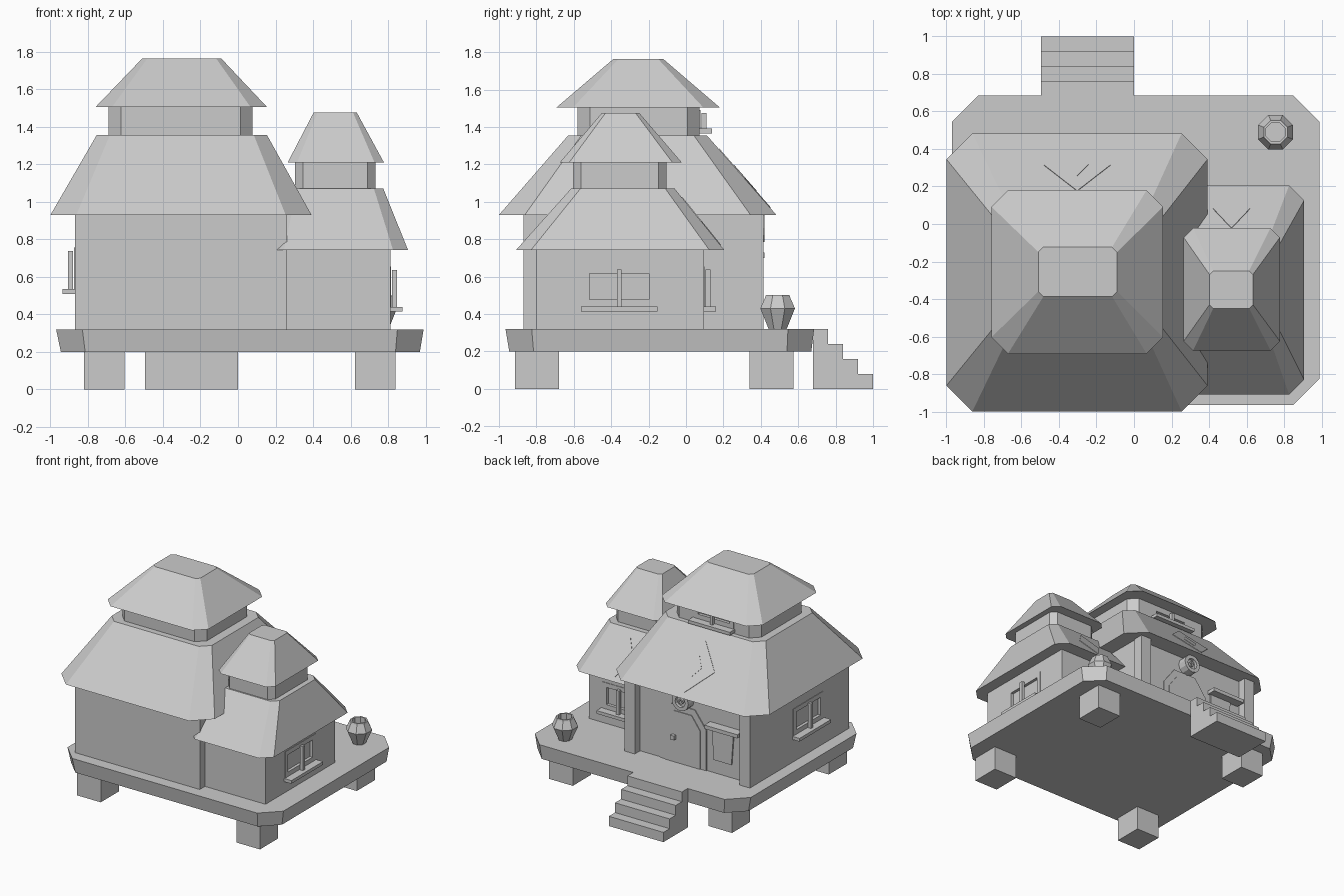
import bpy, bmesh, math
from mathutils import Matrix, Vector

cube = bpy.data.objects.get("Cube")
if cube:
    bpy.data.objects.remove(cube, do_unlink=True)

grey = bpy.data.materials.new("plain_grey")
grey.use_nodes = True
COLOUR = (0.6, 0.6, 0.6, 1)
grey.diffuse_color = COLOUR
grey.node_tree.nodes["Principled BSDF"].inputs["Base Color"].default_value = COLOUR


def finish(name, bm, matrix=None):
    bmesh.ops.recalc_face_normals(bm, faces=bm.faces)
    mesh = bpy.data.meshes.new(name)
    bm.to_mesh(mesh)
    bm.free()
    mesh.materials.append(grey)
    ob = bpy.data.objects.new(name, mesh)
    if matrix:
        ob.matrix_world = matrix
    bpy.context.collection.objects.link(ob)
    return ob


def loft(name, rings, cap_end=True):
    """Skin a stack of equal point rings."""
    bm = bmesh.new()
    loops = [[bm.verts.new(p) for p in ring] for ring in rings]
    n = len(loops[0])
    for a, b in zip(loops, loops[1:]):
        for i in range(n):
            j = (i + 1) % n
            bm.faces.new((a[i], a[j], b[j], b[i]))
    bm.faces.new(loops[0])
    if cap_end:
        bm.faces.new(loops[-1])
    return finish(name, bm)


def extrude(name, pts, vec):
    pts = [Vector(p) for p in pts]
    return loft(name, [pts, [p + Vector(vec) for p in pts]])


def box(name, x, y, z, matrix=None):
    bm = bmesh.new()
    bmesh.ops.create_cube(bm, size=1)
    for v in bm.verts:
        v.co = Vector([(r[0] + r[1]) / 2 + c * (r[1] - r[0]) for r, c in zip((x, y, z), v.co)])
    return finish(name, bm, matrix)


def octagon(x, y, c, z):
    """Rectangle with its corners cut off by c."""
    (a, b), (d, e) = x, y
    return [(a + c, d, z), (b - c, d, z), (b, d + c, z), (b, e - c, z),
            (b - c, e, z), (a + c, e, z), (a, e - c, z), (a, d + c, z)]


def window(name, at, turn, width, height, wall):
    """Recessed opening with a frame, a centre post and a sill; local +y points out of the wall."""
    m = Matrix.Translation(at) @ Matrix.Rotation(math.radians(turn), 4, 'Z')
    w, bar = width / 2, 0.037
    cutter = box(name + "_cutter", (bar - w, w - bar), (-0.02, 0.05), (bar, height - bar), m)
    cutter.hide_render = True
    cutter.display_type = 'WIRE'
    cut = wall.modifiers.new(name, 'BOOLEAN')
    cut.operation, cut.object, cut.solver = 'DIFFERENCE', cutter, 'EXACT'
    for side, x in (("left", (-w, bar - w)), ("right", (w - bar, w))):
        box(f"{name}_frame_{side}", x, (-0.01, 0.004), (0, height), m)
    for side, z in (("bottom", 0), ("top", height - bar)):
        box(f"{name}_frame_{side}", (bar - w, w - bar), (-0.01, 0.004), (z, z + bar), m)
    box(name + "_post", (-0.013, 0.013), (0.01, 0.036), (0, height - 0.018), m)
    box(name + "_sill", (-w - 0.01, w + 0.01), (-0.01, 0.066), (-0.026, 0), m)


# Platform, legs and steps
loft("platform", [octagon((-0.945, 0.97), (-0.945, 0.67), 0.13, 0.2),
                  octagon((-0.97, 0.99), (-0.965, 0.685), 0.14, 0.32)])
for side, x in (("right", (-0.82, -0.605)), ("left", (0.625, 0.84))):
    for end, y in (("front", (-0.915, -0.68)), ("back", (0.34, 0.575))):
        box(f"{end}_{side}_leg", x, y, (0, 0.21))
profile = [(0.68, 0)]
for i in range(4):
    profile += [(1 - 0.08 * i, 0.08 * i), (1 - 0.08 * i, 0.08 * (i + 1))]
profile.append((0.68, 0.32))
extrude("steps", [(-0.495, y, z) for y, z in profile], (0.495, 0, 0))

# Walls
main_wall = box("main_wall", (-0.87, 0.262), (-0.87, 0.344), (0.32, 0.95))
side_wall = box("side_wall", (0.2, 0.812), (-0.803, 0.095), (0.32, 0.76))
for side, x in (("right", (-0.87, -0.775)), ("left", (0.175, 0.27))):
    box(f"door_pillar_{side}", x, (0.33, 0.414), (0.32, 0.95))

# Two-tier roofs with a neck between the tiers
loft("main_lower_roof", [octagon((-1, 0.392), (-1, 0.483), 0.138, 0.93),
                         octagon((-0.754, 0.155), (-0.63, 0.112), 0.07, 1.355)])
main_neck = loft("main_neck", [octagon((-0.69, 0.078), (-0.58, 0.073), 0.066, z) for z in (1.34, 1.52)])
loft("main_upper_roof", [octagon((-0.76, 0.155), (-0.692, 0.18), 0.088, 1.505),
                         octagon((-0.51, -0.09), (-0.387, -0.123), 0.027, 1.765)])
loft("side_lower_roof", [octagon((0.165, 0.907), (-0.909, 0.205), 0.08, 0.742),
                         octagon((0.265, 0.775), (-0.615, -0.06), 0.05, 1.07)])
loft("side_neck", [octagon((0.305, 0.732), (-0.603, -0.104), 0.042, z) for z in (1.05, 1.22)])
loft("side_upper_roof", [octagon((0.265, 0.778), (-0.675, -0.022), 0.05, 1.21),
                         octagon((0.403, 0.634), (-0.45, -0.25), 0.02, 1.475)])


def diamond(name, x, y, rx, ry, eave, ridge, lift):
    """Thin plate lying on the back slope between eave (y, z) and ridge (y, z)."""
    slope = (ridge[1] - eave[1]) / (ridge[0] - eave[0])
    out = Vector((0, -slope, 1)).normalized() * lift
    pts = [(x + dx, y + dy, eave[1] + (y + dy - eave[0]) * slope)
           for dx, dy in ((-rx, 0), (0, -ry), (rx, 0), (0, ry))]
    extrude(name, pts, out)


diamond("main_roof_diamond", -0.303, 0.313, 0.178, 0.138, (0.483, 0.93), (0.112, 1.355), 0.004)
diamond("main_roof_small_diamond", -0.303, 0.313, 0.06, 0.06, (0.483, 0.93), (0.112, 1.355), 0.006)
diamond("side_roof_diamond", 0.52, 0.08, 0.098, 0.104, (0.205, 0.742), (-0.06, 1.07), 0.004)

# Windows
window("right_window", (-0.87, -0.34, 0.535), 90, 0.39, 0.22, main_wall)
window("left_window", (0.812, -0.357, 0.44), -90, 0.39, 0.215, side_wall)
window("back_window", (0.53, 0.095, 0.44), 0, 0.32, 0.215, side_wall)
window("attic_window", (-0.305, 0.073, 1.392), 0, 0.36, 0.1, main_neck)

# Arched door with inner leaf and knob
def door(name, w, spring, top, y):
    shape = [(-w, 0.32), (w, 0.32), (w, spring), (w * 0.5, top), (-w * 0.5, top), (-w, spring)]
    extrude(name, [(x - 0.22, 0.33, z) for x, z in shape], (0, y - 0.33, 0))


door("door_frame", 0.21, 0.65, 0.79, 0.352)
door("door_leaf", 0.16, 0.63, 0.74, 0.358)
box("door_knob", (-0.16, -0.125), (0.35, 0.385), (0.51, 0.545))

# Round ornament above the door
def disc(name, radius, inner, y0, y1):
    def circle(r, y):
        return [(-0.24 + r * math.cos(a), y, 0.86 + r * math.sin(a))
                for a in (math.tau * i / 12 for i in range(12))]
    loft(name, [circle(radius, y0), circle(radius, y1), circle(inner, y1), circle(inner, y1 - 0.025)])


disc("ornament_ring", 0.075, 0.045, 0.33, 0.42)
disc("ornament_hub", 0.022, 0.01, 0.38, 0.415)

# Shelf with a hanging panel beside the door
box("shelf", (-0.76, -0.46), (0.33, 0.42), (0.7, 0.73))
extrude("hanging_panel", [(-0.68, 0.34, 0.7), (-0.48, 0.34, 0.7), (-0.5, 0.34, 0.43), (-0.66, 0.34, 0.43)],
        (0, 0.015, 0))

# Open faceted jar
def jar_ring(r, z):
    return [(0.755 + r * math.cos(a), 0.49 + r * math.sin(a), z)
            for a in (math.tau * (i + 0.5) / 8 for i in range(8))]


loft("jar", [jar_ring(r, z) for r, z in
             ((0.052, 0.32), (0.1, 0.43), (0.072, 0.49), (0.068, 0.503), (0.055, 0.503), (0.055, 0.44))])
